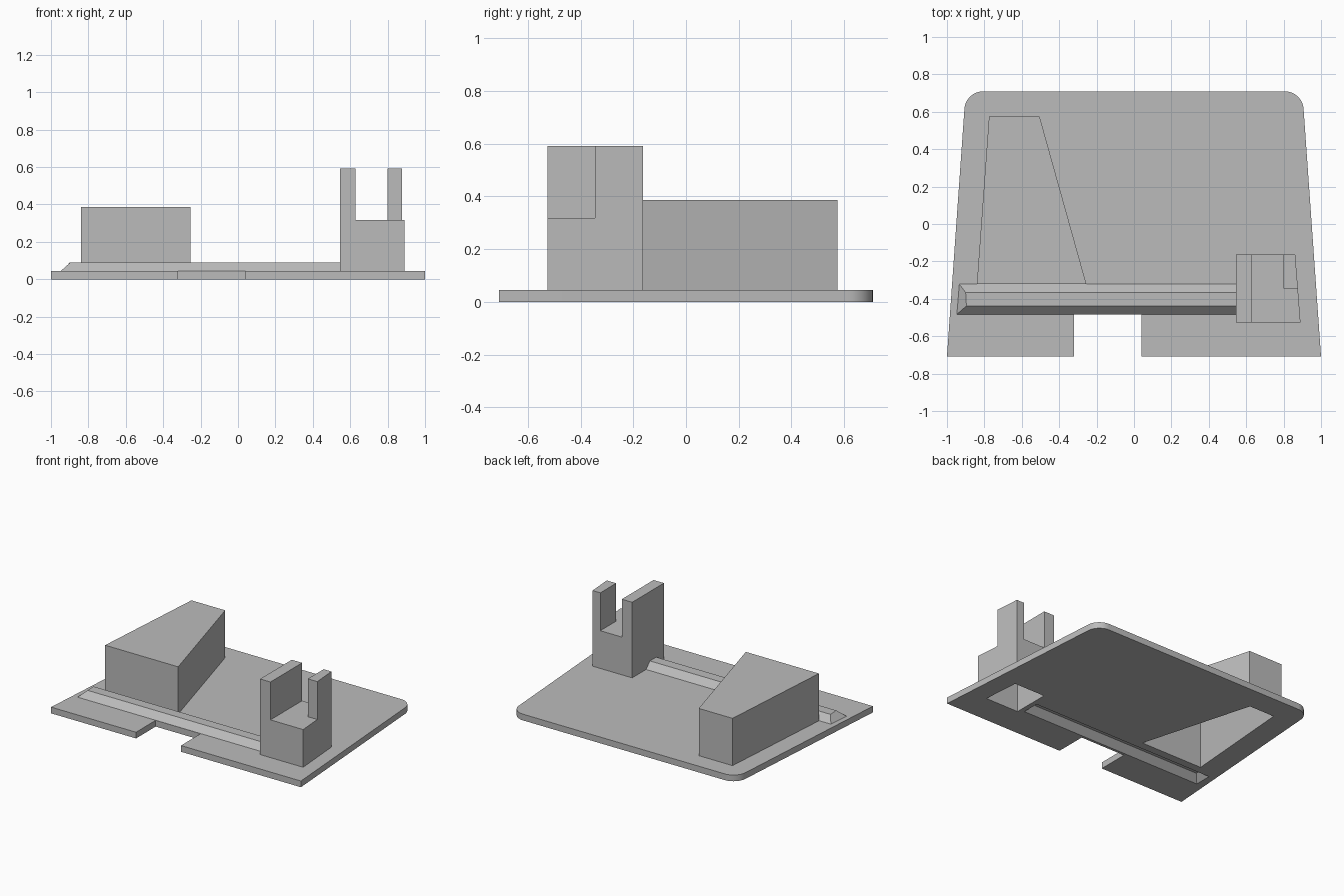
import bpy, bmesh

if "Cube" in bpy.data.objects:
    bpy.data.objects.remove(bpy.data.objects["Cube"], do_unlink=True)

GREY = (0.5, 0.5, 0.5, 1)
grey = bpy.data.materials.new("plain_grey")
grey.use_nodes = True
grey.diffuse_color = GREY
grey.node_tree.nodes["Principled BSDF"].inputs["Base Color"].default_value = GREY

THICK = 0.045      # plate and sheet thickness


def loft(name, lower, z0, z1, upper=None, round_corners=()):
    """Solid between two outlines of equal length (counter-clockwise)."""
    upper = upper or lower
    bm = bmesh.new()
    a = [bm.verts.new((x, y, z0)) for x, y in lower]
    b = [bm.verts.new((x, y, z1)) for x, y in upper]
    n = len(a)
    bm.faces.new(a[::-1])
    bm.faces.new(b)
    for i in range(n):
        j = (i + 1) % n
        bm.faces.new((a[i], a[j], b[j], b[i]))
    if round_corners:
        edges = [bm.edges.get((a[i], b[i])) for i in round_corners]
        bmesh.ops.bevel(bm, geom=edges, offset=0.092, segments=10,
                        profile=0.5, affect='EDGES')
    mesh = bpy.data.meshes.new(name)
    bm.to_mesh(mesh)
    bm.free()
    mesh.materials.append(grey)
    obj = bpy.data.objects.new(name, mesh)
    bpy.context.collection.objects.link(obj)
    return obj


def rect(x0, x1, y0, y1):
    return [(x0, y0), (x1, y0), (x1, y1), (x0, y1)]


def cut(target, *cutters):
    """Subtract the cutters and bake the result."""
    bpy.context.view_layer.objects.active = target
    for c in cutters:
        c.hide_render = True
        mod = target.modifiers.new("cut", 'BOOLEAN')
        mod.operation, mod.solver, mod.object = 'DIFFERENCE', 'EXACT', c
        bpy.ops.object.modifier_apply(modifier=mod.name)


# Base plate: tapered sides, rounded back corners, notch in the front edge
base_plate = loft("base_plate",
                  [(-1, -0.709), (-0.32, -0.709), (-0.32, -0.484), (0.04, -0.484),
                   (0.04, -0.709), (1, -0.709), (0.9, 0.709), (-0.9, 0.709)],
                  0, THICK, round_corners=(6, 7))

# Wedge block, hollow and open underneath
wedge_block = loft("wedge_block",
                   [(-0.84, -0.32), (-0.255, -0.32), (-0.505, 0.575), (-0.775, 0.575)],
                   THICK, 0.387)
wedge_cavity = loft("wedge_cavity",
                    [(-0.805, -0.283), (-0.31, -0.283), (-0.54, 0.535), (-0.742, 0.535)],
                    -0.1, 0.345)

# Forked post: tall left wall, short right prong, open underneath
forked_post = loft("forked_post",
                   [(0.545, -0.526), (0.89, -0.526), (0.862, -0.163), (0.545, -0.163)],
                   THICK, 0.592)
slot = loft("slot_cutter", rect(0.628, 0.8, -0.7, 0.1), 0.318, 0.8)
step = loft("step_cutter", rect(0.7, 1.1, -0.7, -0.345), 0.318, 0.8)
post_cavity = loft("post_cavity",
                   [(0.58, -0.493), (0.845, -0.493), (0.825, -0.225), (0.58, -0.225)],
                   -0.1, 0.275)

# Bevelled rail pressed up from the plate, with a matching groove below
loft("rail", [(-0.947, -0.483), (0.545, -0.483), (0.545, -0.322), (-0.934, -0.322)],
     THICK, 0.09,
     [(-0.896, -0.438), (0.545, -0.438), (0.545, -0.366), (-0.9, -0.366)])
MID = -0.403
rail_groove = loft("rail_groove", rect(-0.945, 0.545, MID - 0.082, MID + 0.082), -0.02, 0.06,
                   rect(-0.87, 0.545, MID - 0.002, MID + 0.002))

cut(base_plate, wedge_cavity, post_cavity, rail_groove)
cut(wedge_block, wedge_cavity)
cut(forked_post, slot, step, post_cavity)
for helper in (wedge_cavity, post_cavity, rail_groove, slot, step):
    bpy.data.objects.remove(helper, do_unlink=True)

# Smooth only the rounded plate corners
bpy.ops.object.select_all(action='DESELECT')
base_plate.select_set(True)
bpy.context.view_layer.objects.active = base_plate
bpy.ops.object.shade_smooth_by_angle(angle=0.5)
